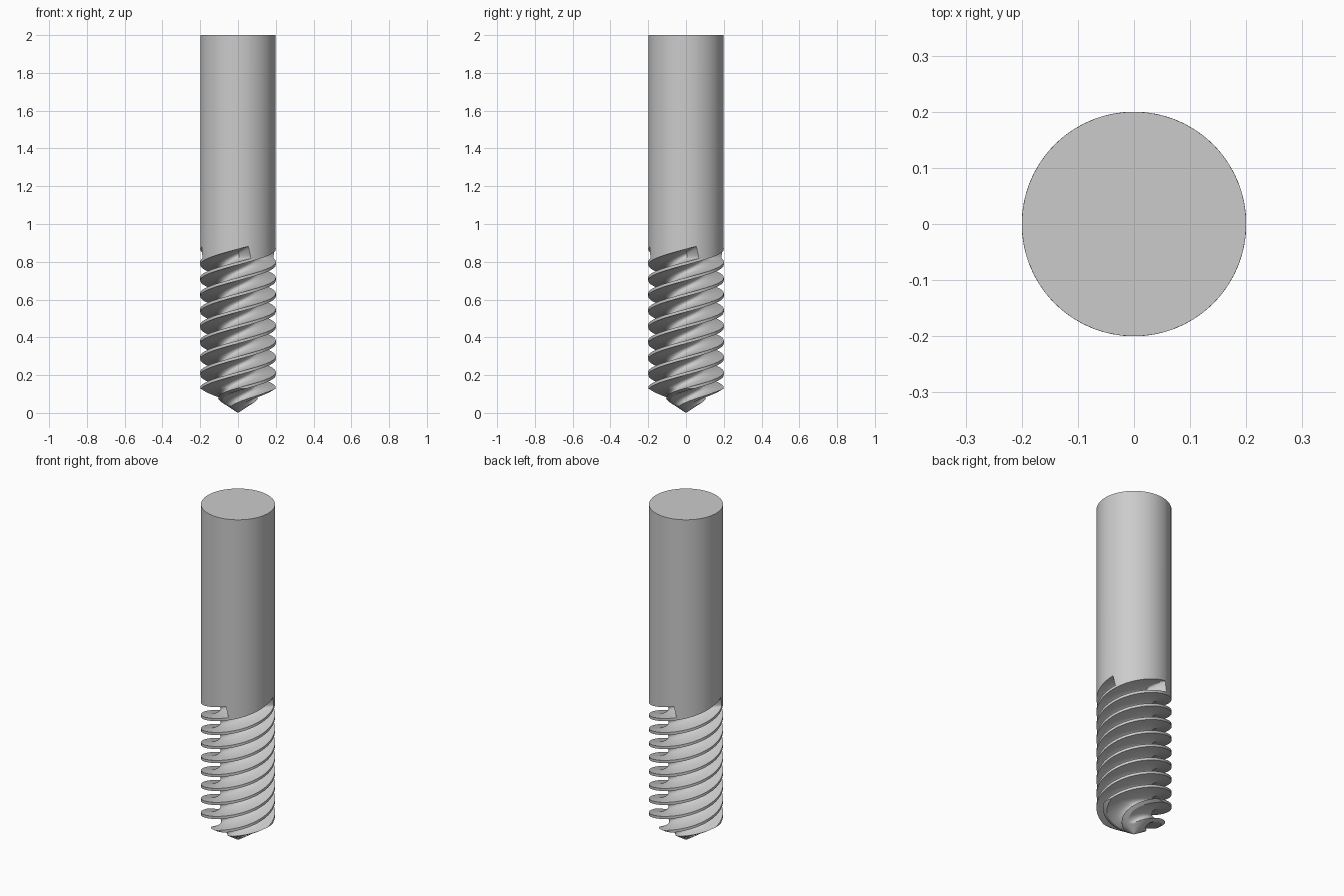
import bpy, bmesh, math

if "Cube" in bpy.data.objects:
    bpy.data.objects.remove(bpy.data.objects["Cube"])

R, TOP = 0.2, 2.0            # shank radius, total length
FLUTES, LEAD = 4, 1 / 3      # four right-hand helical flutes
D, C = 0.235, 0.14           # flute cutter circle: centre distance, radius
EDGE = math.acos((R * R + D * D - C * C) / (2 * R * D))  # half angle of a flute
TIP, END, K = 0.13, 0.85, 0.05  # point height, flute end, slope of flute end
STEP = 2 * math.pi / FLUTES


def flute_radius(d):
    if abs(d) >= EDGE - 1e-6:
        return R
    return D * math.cos(d) - math.sqrt(max(0, C * C - (D * math.sin(d)) ** 2))


# angular columns of one flute and its land: (angle, height shift, radius)
NF, NL = 22, 14
columns = []
for i in range(NF + 1):
    d = EDGE * math.sin(math.pi * (i / NF - 0.5))
    columns.append((d, -K * d, flute_radius(d)))
for i in range(1, NL):
    t = i / NL
    columns.append((EDGE + t * (STEP - 2 * EDGE), K * EDGE * (2 * t - 1), R))

# rows: (height, flute depth factor)
N = 190
rows = [(0.003 + (0.836 - 0.003) * i / N, 1) for i in range(N + 1)]
rows += [(0.841, 0.8), (0.846, 0.45), (END, 0)]

bm = bmesh.new()
rings = []
for z0, depth in rows:
    w = min(1, max(0, (z0 - 0.45) / (0.836 - 0.45)))
    ring = []
    for f in range(FLUTES):
        for d, shift, rf in columns:
            z = z0 + shift * w
            a = d + f * STEP + 2 * math.pi * z / LEAD
            r = R - depth * (R - rf)
            if z < TIP:  # drill point with thinned core
                r = min(z / TIP * R, r * (0.45 + 0.55 * z / TIP))
            ring.append(bm.verts.new((r * math.cos(a), r * math.sin(a), z)))
    rings.append(ring)

# plain shank rises straight from the last fluted ring
rings.append([bm.verts.new((v.co.x, v.co.y, TOP)) for v in rings[-1]])

n = len(rings[0])
for lo, hi in zip(rings, rings[1:]):
    for i in range(n):
        j = (i + 1) % n
        bm.faces.new((lo[i], lo[j], hi[j], hi[i]))

# point and flat top
point = bm.verts.new((0, 0, 0))
for i in range(n):
    bm.faces.new((point, rings[0][(i + 1) % n], rings[0][i]))
bm.faces.new(rings[-1])
bmesh.ops.recalc_face_normals(bm, faces=bm.faces)

mesh = bpy.data.meshes.new("end_mill")
bm.to_mesh(mesh)
bm.free()
mill = bpy.data.objects.new("end_mill", mesh)
bpy.context.collection.objects.link(mill)
bpy.context.view_layer.objects.active = mill
mill.select_set(True)
bpy.ops.object.shade_smooth_by_angle(angle=math.radians(30))
